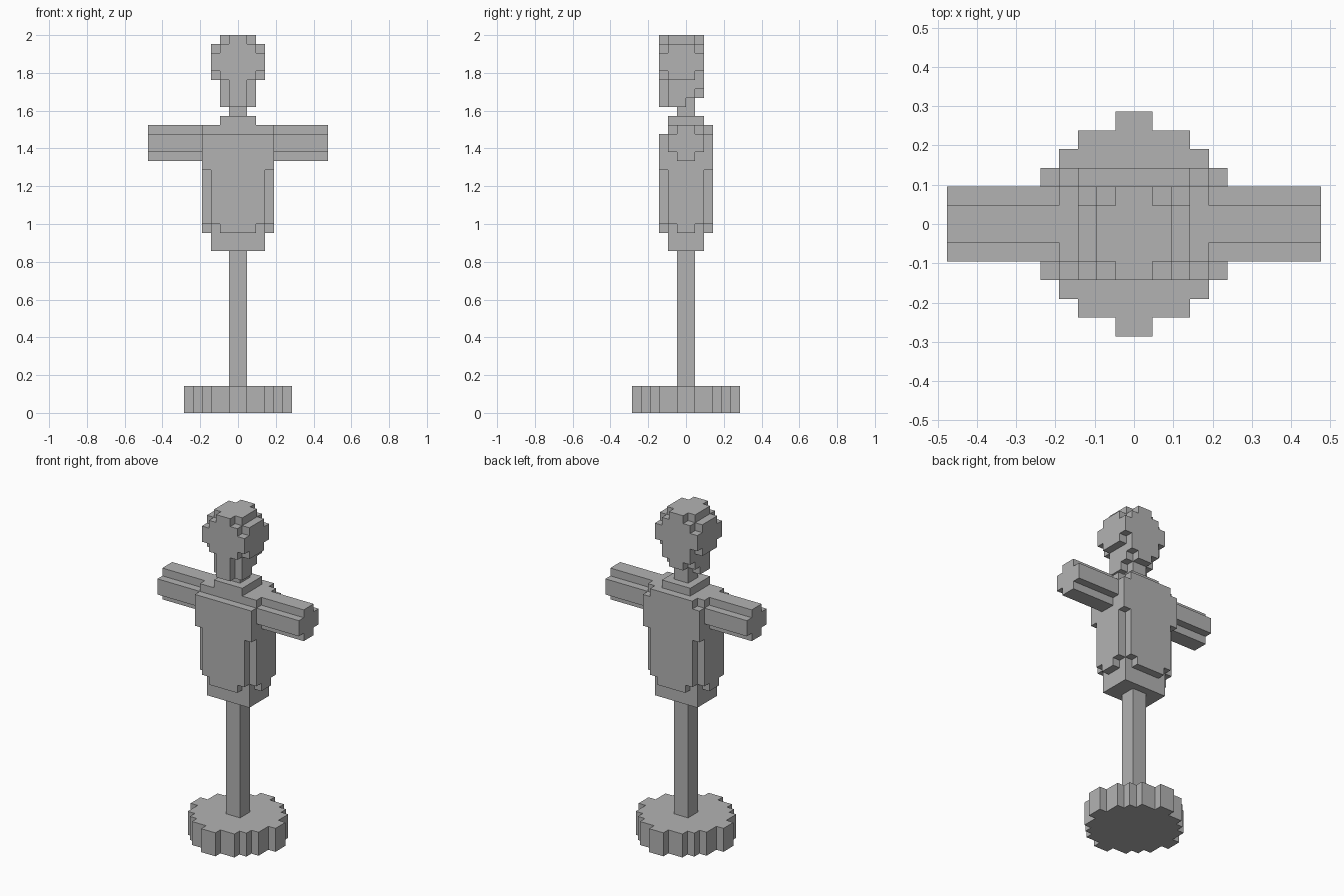
import bpy, bmesh

if "Cube" in bpy.data.objects:
    bpy.data.objects.remove(bpy.data.objects["Cube"])

U = 2 / 42  # one voxel: the model is 42 voxels tall

grey = bpy.data.materials.new("plain grey")
grey.diffuse_color = (0.45, 0.45, 0.45, 1)
grey.use_nodes = True
grey.node_tree.nodes["Principled BSDF"].inputs["Base Color"].default_value = grey.diffuse_color

# Boxes in voxel units: (half width in x, y min, y max, z min, z max)
PARTS = {
    # round foot built from stepped slabs
    "base": [(1, -6, 6, 0, 3), (3, -5, 5, 0, 3), (4, -4, 4, 0, 3),
             (5, -3, 3, 0, 3), (6, -1, 1, 0, 3)],
    "pole": [(1, -1, 1, 3, 18)],
    # torso: hips, rounded waist, chest, sloped shoulders, collar
    "torso": [(3, -2, 2, 18, 21),
              (2, -3, 3, 20, 21), (4, -1, 1, 20, 21),
              (3, -3, 3, 21, 27), (4, -2, 2, 21, 27),
              (4, -3, 3, 27, 31),
              (3, -2, 3, 31, 32), (4, -2, 2, 31, 32),
              (2, -2, 2, 32, 33)],
    # one crossbar with an octagonal section
    "arms": [(10, -2, 2, 29, 31), (10, -1, 1, 28, 32)],
    "neck": [(1, -1, 1, 33, 35)],
    # head: jaw, cheeks, skull, crown
    "head": [(1, -3, 0, 34, 35), (2, -2, 0, 34, 35),
             (1, -3, 2, 35, 37), (2, -2, 1, 35, 36), (2, -2, 2, 36, 37),
             (2, -3, 2, 37, 41), (3, -2, 1, 37, 41), (3, -3, 2, 38, 40),
             (1, -3, 2, 41, 42), (2, -2, 1, 41, 42)],
}


def voxels(boxes):
    return {(x, y, z) for w, y0, y1, z0, z1 in boxes
            for x in range(-w, w) for y in range(y0, y1) for z in range(z0, z1)}


# each voxel belongs to the first part that claims it
cells, taken = {}, set()
for name, boxes in PARTS.items():
    cells[name] = voxels(boxes) - taken
    taken |= cells[name]


def build(name, own):
    """Skin the exposed voxel sides of one part and merge flat areas."""
    bm = bmesh.new()
    verts = {}

    def vert(p):
        if p not in verts:
            verts[p] = bm.verts.new([c * U for c in p])
        return verts[p]

    for cell in own:
        for axis in range(3):
            for side in (0, 1):
                near = list(cell)
                near[axis] += 2 * side - 1
                if tuple(near) in taken:
                    continue
                corners = []
                for a, b in ((0, 0), (1, 0), (1, 1), (0, 1)):
                    p = list(cell)
                    p[axis] += side
                    p[(axis + 1) % 3] += a
                    p[(axis + 2) % 3] += b
                    corners.append(vert(tuple(p)))
                bm.faces.new(corners if side else corners[::-1])
    bmesh.ops.dissolve_limit(bm, angle_limit=0.01, verts=bm.verts[:], edges=bm.edges[:])
    mesh = bpy.data.meshes.new(name)
    bm.to_mesh(mesh)
    bm.free()
    mesh.materials.append(grey)
    bpy.context.collection.objects.link(bpy.data.objects.new(name, mesh))


for name, own in cells.items():
    build(name, own)
